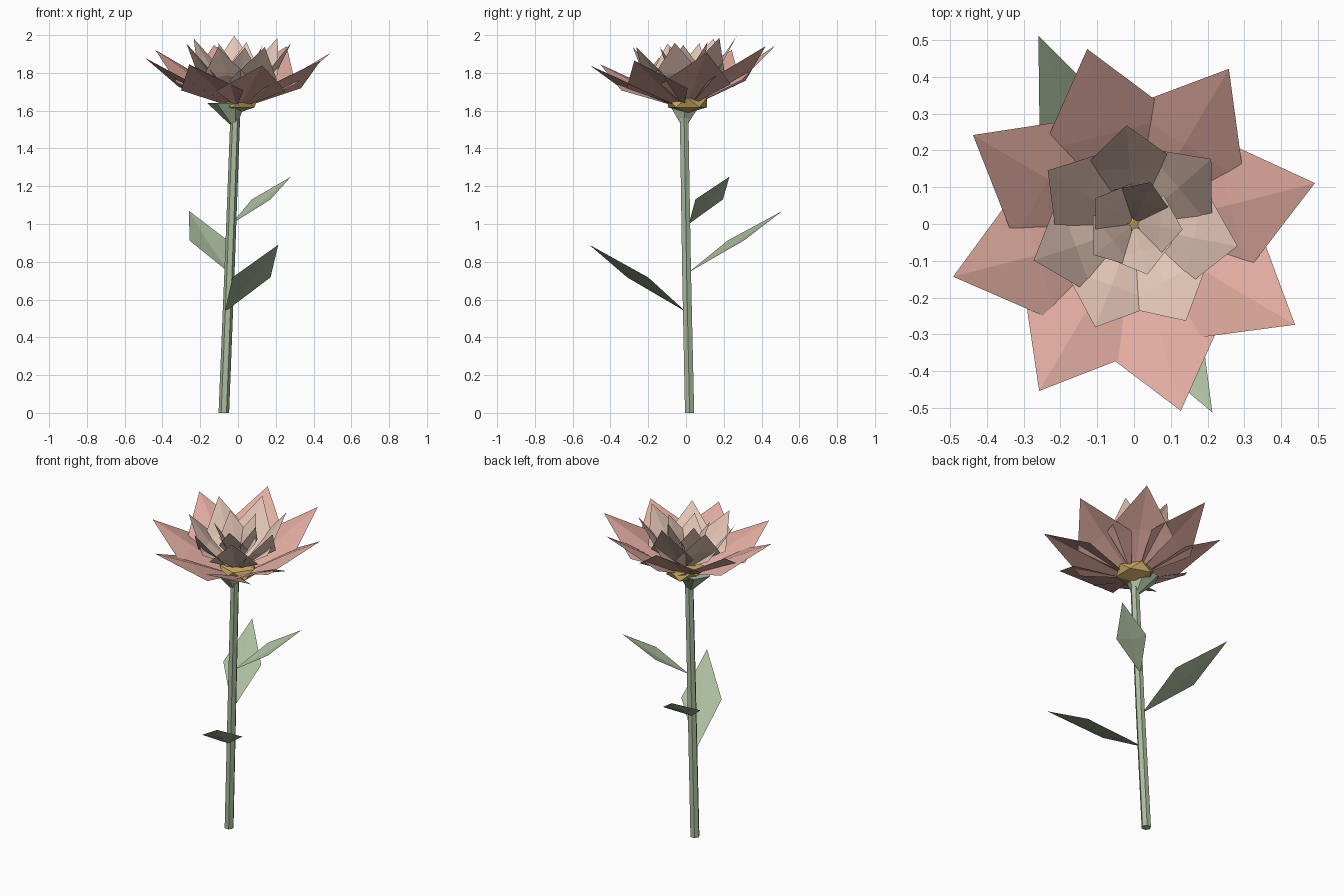
import bpy, bmesh
from math import cos, sin, radians, pi
from mathutils import Vector

cube = bpy.data.objects.get("Cube")
if cube:
    bpy.data.objects.remove(cube)


def material(name, rgb):
    m = bpy.data.materials.new(name)
    m.use_nodes = True
    m.diffuse_color = (*rgb, 1)
    m.node_tree.nodes["Principled BSDF"].inputs["Base Color"].default_value = (*rgb, 1)
    return m


PINK = material("dusty pink", (0.76, 0.415, 0.355))
BEIGE = material("pale peach", (0.79, 0.58, 0.48))
GREEN = material("sage green", (0.41, 0.51, 0.34))
GOLD = material("muted gold", (0.58, 0.39, 0.12))


def finish(bm, name, mat):
    mesh = bpy.data.meshes.new(name)
    bm.to_mesh(mesh)
    bm.free()
    mesh.materials.append(mat)
    obj = bpy.data.objects.new(name, mesh)
    bpy.context.collection.objects.link(obj)
    return obj


def kite(bm, base, mid, tip, half_width, side_lift):
    """Folded four-sided blade with a crease from base to tip."""
    base, mid, tip = Vector(base), Vector(mid), Vector(tip)
    side = Vector((0, 0, 1)).cross(tip - base).normalized() * half_width
    lift = Vector((0, 0, side_lift))
    b, m, t, l, r = [bm.verts.new(p) for p in
                     (base, mid, tip, mid + side + lift, mid - side + lift)]
    for face in ((b, m, l), (m, t, l), (b, r, m), (r, t, m)):
        bm.faces.new(face)


def petal_ring(name, mat, count, phase, profile, half_width, side_lift):
    """Ring of creased petals; profile holds (radius, height) of base, mid, tip."""
    bm = bmesh.new()
    for i in range(count):
        a = radians(phase) + 2 * pi * i / count
        pts = []
        for r, z in profile:
            y = r * sin(a) - 0.016 * min(1, r / 0.2)
            pts.append((r * cos(a), y, z + 0.11 * y))   # bloom nods to the front
        kite(bm, *pts, half_width, side_lift)
    return finish(bm, name, mat)


def tube(name, mat, rings, sides):
    """Loft of polygon rings given as (x, y, z, radius), capped at both ends."""
    bm = bmesh.new()
    loops = [[bm.verts.new((x + r * cos(2 * pi * i / sides),
                            y + r * sin(2 * pi * i / sides), z))
              for i in range(sides)] for x, y, z, r in rings]
    for lo, hi in zip(loops, loops[1:]):
        for i in range(sides):
            j = (i + 1) % sides
            bm.faces.new((lo[i], lo[j], hi[j], hi[i]))
    bm.faces.new(loops[0][::-1])
    bm.faces.new(loops[-1])
    return finish(bm, name, mat)


# Stem and calyx
tube("stem", GREEN, [(-0.075, 0.019, 0, 0.028), (-0.045, 0.003, 0.75, 0.027),
                     (-0.015, -0.01, 1.56, 0.026)], 6)
tube("calyx", GREEN, [(-0.025, -0.01, 1.53, 0.022), (-0.062, -0.005, 1.64, 0.1)], 6)

# Leaves: base, tip, half width
leaves = [("front_leaf", (-0.07, 0.0, 0.535), (0.213, -0.512, 0.89), 0.115),
          ("left_leaf", (-0.035, 0.015, 1.0), (0.28, 0.23, 1.25), 0.088),
          ("back_leaf", (-0.05, 0.015, 0.745), (-0.26, 0.512, 1.07), 0.11)]
for name, base, tip, width in leaves:
    bm = bmesh.new()
    middle = (Vector(base) + Vector(tip)) / 2 - Vector((0, 0, 0.01))
    kite(bm, base, middle, tip, width, 0.015)
    finish(bm, name, GREEN)

# Gold heart of the bloom
bm = bmesh.new()
bmesh.ops.create_icosphere(bm, subdivisions=1, radius=1)
for v in bm.verts:
    v.co = (v.co.x * 0.12, v.co.y * 0.12 + 0.008, v.co.z * 0.055 + 1.642)
finish(bm, "flower_heart", GOLD)

# Three rings of wide, overlapping petals
petal_ring("outer_petals", PINK, 8, 14.5,
           [(0.02, 1.615), (0.27, 1.765), (0.508, 1.895)], 0.19, -0.03)
petal_ring("middle_petals", BEIGE, 7, 94,
           [(0.02, 1.66), (0.165, 1.805), (0.285, 1.966)], 0.141, -0.025)
petal_ring("inner_petals", BEIGE, 5, 70,
           [(0.008, 1.685), (0.07, 1.83), (0.132, 1.95)], 0.088, -0.01)
